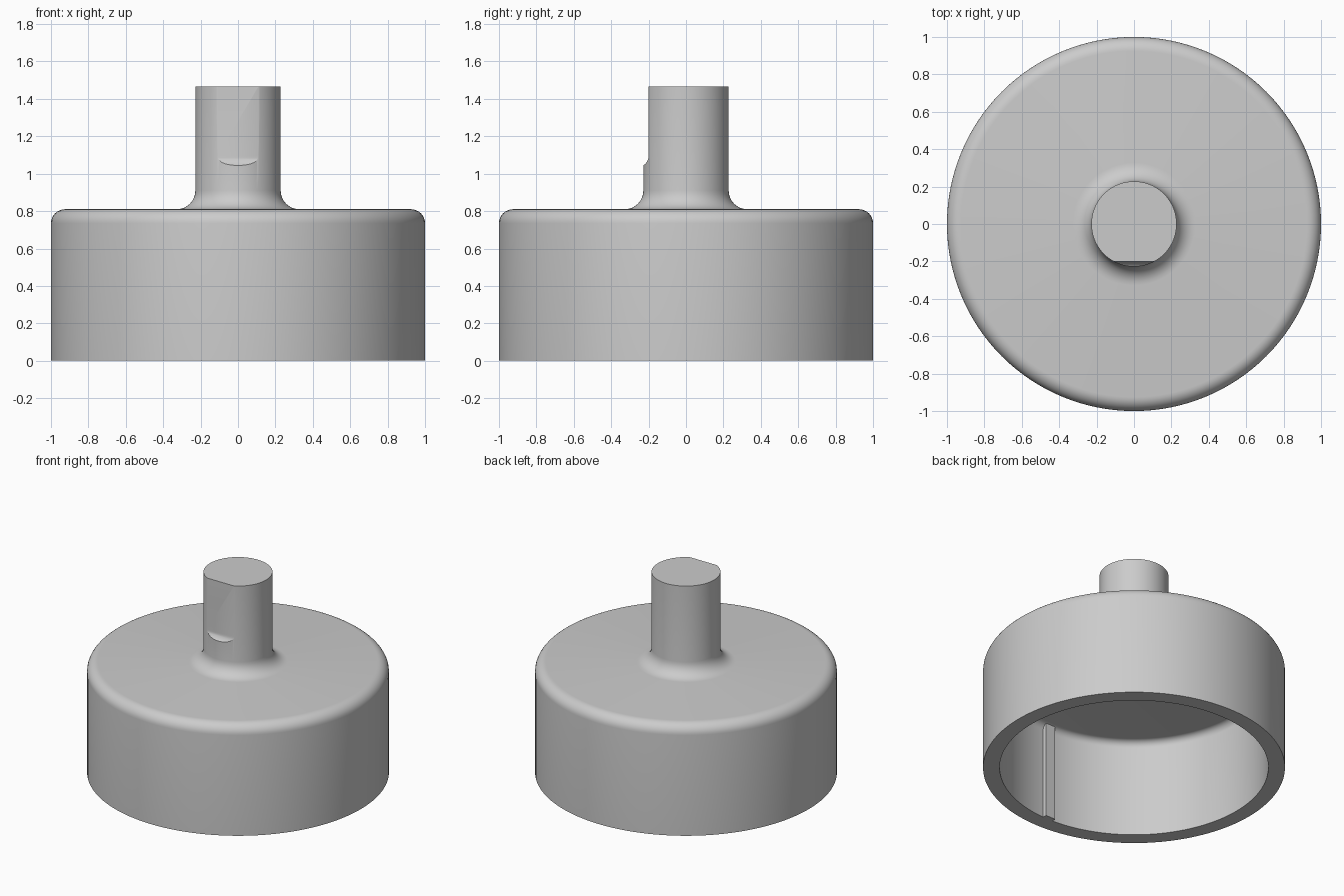
import bpy, bmesh
from math import sin, cos, radians, tau
from mathutils import Vector

cube = bpy.data.objects.get("Cube")
if cube:
    bpy.data.objects.remove(cube, do_unlink=True)

grey = bpy.data.materials.new("plain_grey")
grey.use_nodes = True
colour = (0.6, 0.6, 0.6, 1)
grey.diffuse_color = colour
grey.node_tree.nodes["Principled BSDF"].inputs["Base Color"].default_value = colour


def arc(cx, cy, r, start, end, steps=8):
    angles = [radians(start + (end - start) * i / steps) for i in range(steps + 1)]
    return [(cx + r * cos(a), cy + r * sin(a)) for a in angles]


def finish(name, bm):
    bmesh.ops.remove_doubles(bm, verts=bm.verts, dist=1e-5)
    bmesh.ops.recalc_face_normals(bm, faces=bm.faces)
    mesh = bpy.data.meshes.new(name)
    bm.to_mesh(mesh)
    bm.free()
    mesh.materials.append(grey)
    obj = bpy.data.objects.new(name, mesh)
    bpy.context.collection.objects.link(obj)
    return obj


def lathe(name, profile, steps=128):
    bm = bmesh.new()
    verts = [bm.verts.new((r, 0, z)) for r, z in profile]
    edges = [bm.edges.new(pair) for pair in zip(verts, verts[1:])]
    bmesh.ops.spin(bm, geom=verts + edges, cent=(0, 0, 0), axis=(0, 0, 1),
                   angle=tau, steps=steps, use_duplicate=False)
    return finish(name, bm)


def extrude_x(name, outline, half_width):
    bm = bmesh.new()
    face = bm.faces.new([bm.verts.new((-half_width, y, z)) for y, z in outline])
    new = bmesh.ops.extrude_face_region(bm, geom=[face])["geom"]
    moved = [v for v in new if isinstance(v, bmesh.types.BMVert)]
    bmesh.ops.translate(bm, verts=moved, vec=Vector((2 * half_width, 0, 0)))
    return finish(name, bm)


def activate(obj):
    bpy.ops.object.select_all(action="DESELECT")
    obj.select_set(True)
    bpy.context.view_layer.objects.active = obj


# Hollow cup and filleted shaft, turned as one solid
profile = [(0, 0.71)]
profile += arc(0.84, 0.66, 0.05, 90, 0)        # inner ceiling fillet
profile += [(0.89, 0), (1, 0)]                 # bottom rim
profile += arc(0.925, 0.735, 0.075, 0, 90)     # rounded shoulder
profile += arc(0.328, 0.91, 0.1, 270, 180)     # shaft root fillet
profile += [(0.228, 1.465), (0, 1.465)]
body = lathe("cup_and_shaft", profile)

# Flat on the front of the shaft, ending in a concave run-out
outline = [(-0.2, 1.6)] + arc(-0.26, 1.095, 0.06, 0, -90) + [(-0.4, 1.035), (-0.4, 1.6)]
cutter = extrude_x("flat_cutter", outline, 0.4)
cutter.hide_render = True
cut = body.modifiers.new("shaft_flat", "BOOLEAN")
cut.operation = "DIFFERENCE"
cut.solver = "EXACT"
cut.object = cutter
activate(body)
bpy.ops.object.modifier_apply(modifier=cut.name)
bpy.data.objects.remove(cutter, do_unlink=True)
bpy.ops.object.shade_smooth_by_angle(angle=radians(30))

# Key rib on the front inner wall
extrude_x("inner_key_rib", [(-0.9, 0), (-0.86, 0), (-0.86, 0.715), (-0.9, 0.715)], 0.04)
